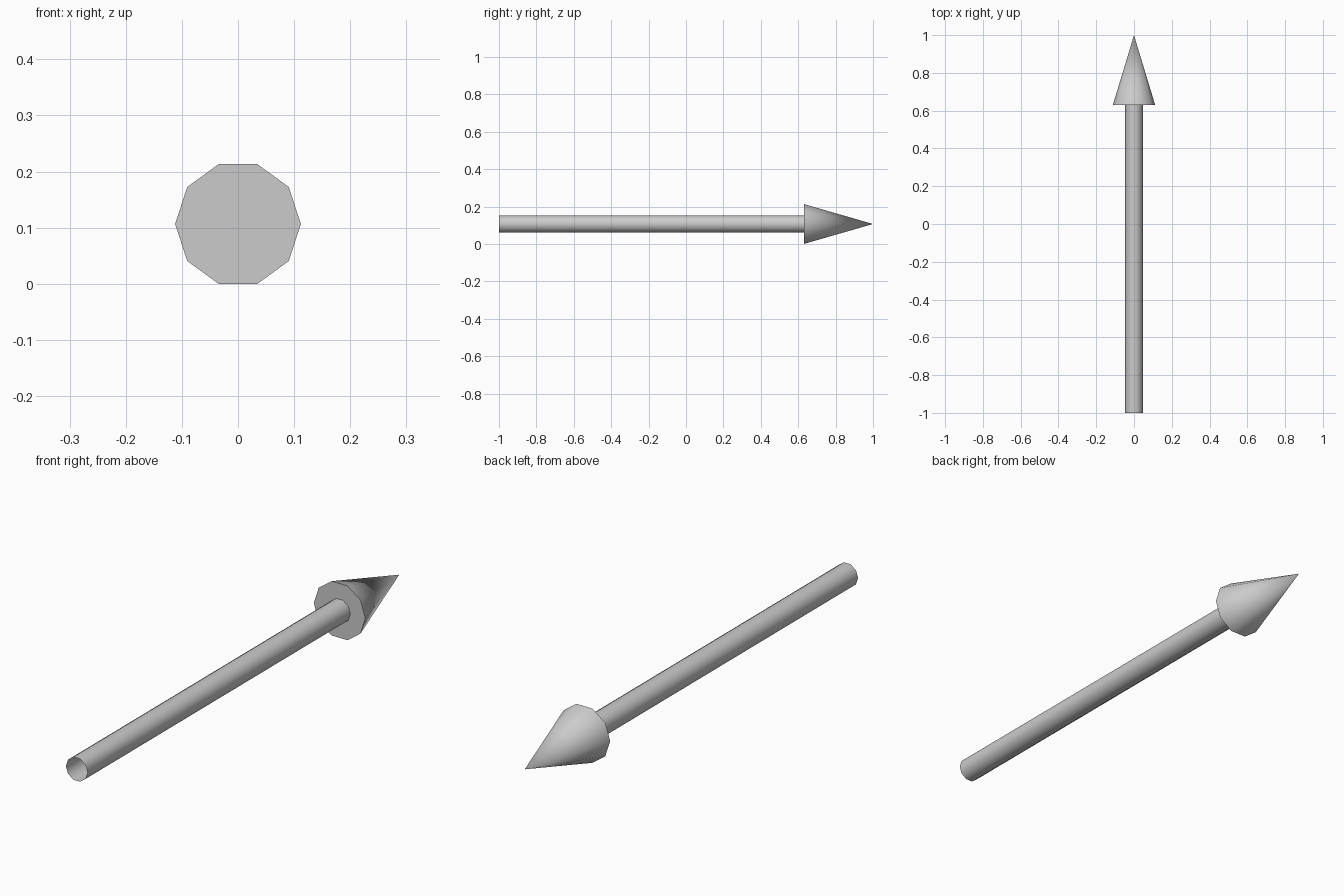
import bpy, math

if "Cube" in bpy.data.objects:
    bpy.data.objects.remove(bpy.data.objects["Cube"])

SIDES = 10
AXIS_Z = 0.1065
HEAD_Y = 0.63


def finish(name):
    # Name the part and smooth its sides, keeping the rim sharp
    obj = bpy.context.object
    obj.name = name
    bpy.ops.object.transform_apply(location=False, rotation=True, scale=False)
    bpy.ops.object.shade_smooth_by_angle(angle=math.radians(50))
    return obj


def turned_part(name, r1, r2, y0, y1, cap):
    # Ten-sided solid of revolution lying along +y, corners on the x axis
    bpy.ops.mesh.primitive_cone_add(
        vertices=SIDES, radius1=r1, radius2=r2, depth=y1 - y0,
        end_fill_type=cap, location=(0, (y0 + y1) / 2, AXIS_Z),
        rotation=(-math.pi / 2, 0, 0))
    obj = bpy.context.object
    # Turn the section a quarter so that flats sit at top and bottom
    for v in obj.data.vertices:
        v.co.x, v.co.y = v.co.y, -v.co.x
    return finish(name)


# Pointed head with a closed base
turned_part("arrow_head", 0.112, 0.0, HEAD_Y, 1.0, 'NGON')

# Hollow shaft with an open tail
turned_part("arrow_shaft", 0.047, 0.047, -1.0, HEAD_Y, 'NOTHING')
